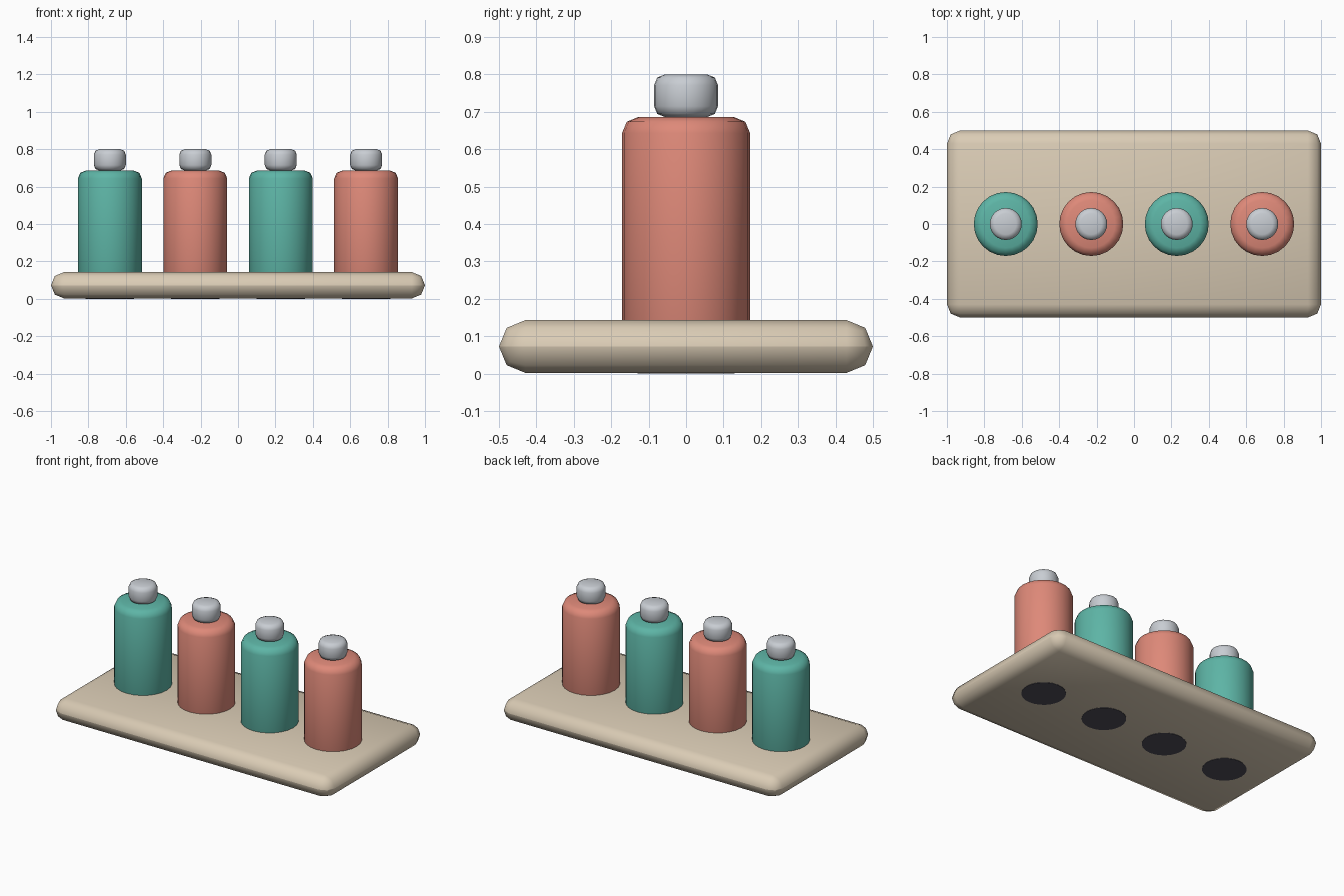
import bpy
import math

cube = bpy.data.objects.get("Cube")
if cube:
    bpy.data.objects.remove(cube, do_unlink=True)


def make_material(name, rgb):
    mat = bpy.data.materials.new(name)
    mat.use_nodes = True
    color = (*rgb, 1.0)
    mat.diffuse_color = color
    mat.node_tree.nodes["Principled BSDF"].inputs["Base Color"].default_value = color
    return mat


TEAL = make_material("teal", (0.11, 0.46, 0.38))
CORAL = make_material("coral", (0.73, 0.25, 0.19))
SAND = make_material("sand", (0.70, 0.60, 0.46))
SILVER = make_material("silver", (0.58, 0.61, 0.65))
DARK = make_material("dark grey", (0.08, 0.075, 0.10))


def finish(name, mat, bevel=0.0):
    """Name, colour, round and smooth the active object."""
    obj = bpy.context.object
    obj.name = name
    obj.data.materials.append(mat)
    if bevel:
        mod = obj.modifiers.new("rounded edges", "BEVEL")
        mod.width = bevel
        mod.segments = 2
        mod.limit_method = "ANGLE"
        mod.angle_limit = math.radians(40)
        bpy.ops.object.shade_smooth()
    return obj


def cylinder(name, mat, x, radius, bottom, top, bevel=0.0):
    bpy.ops.mesh.primitive_cylinder_add(
        vertices=24, radius=radius, depth=top - bottom,
        location=(x, 0, (bottom + top) / 2))
    return finish(name, mat, bevel)


# Tray with fully rounded rim
PAD = 0.002
TRAY_TOP = 0.143
bpy.ops.mesh.primitive_cube_add(size=1, location=(0, 0, (PAD + TRAY_TOP) / 2))
bpy.context.object.scale = (2, 1, TRAY_TOP - PAD)
bpy.ops.object.transform_apply(location=False, rotation=False, scale=True)
finish("tray", SAND, (TRAY_TOP - PAD) / 2)

# Row of bottles with caps, and a thin pad under each
SPACING = 0.457
for i in range(4):
    x = (i - 1.5) * SPACING
    n = i + 1
    cylinder(f"bottle_{n}", CORAL if i % 2 else TEAL, x, 0.171, 0.04, 0.686, 0.043)
    cylinder(f"bottle_cap_{n}", SILVER, x, 0.0855, 0.686, 0.80, 0.029)
    cylinder(f"base_pad_{n}", DARK, x, 0.13, 0.0, 0.006)
